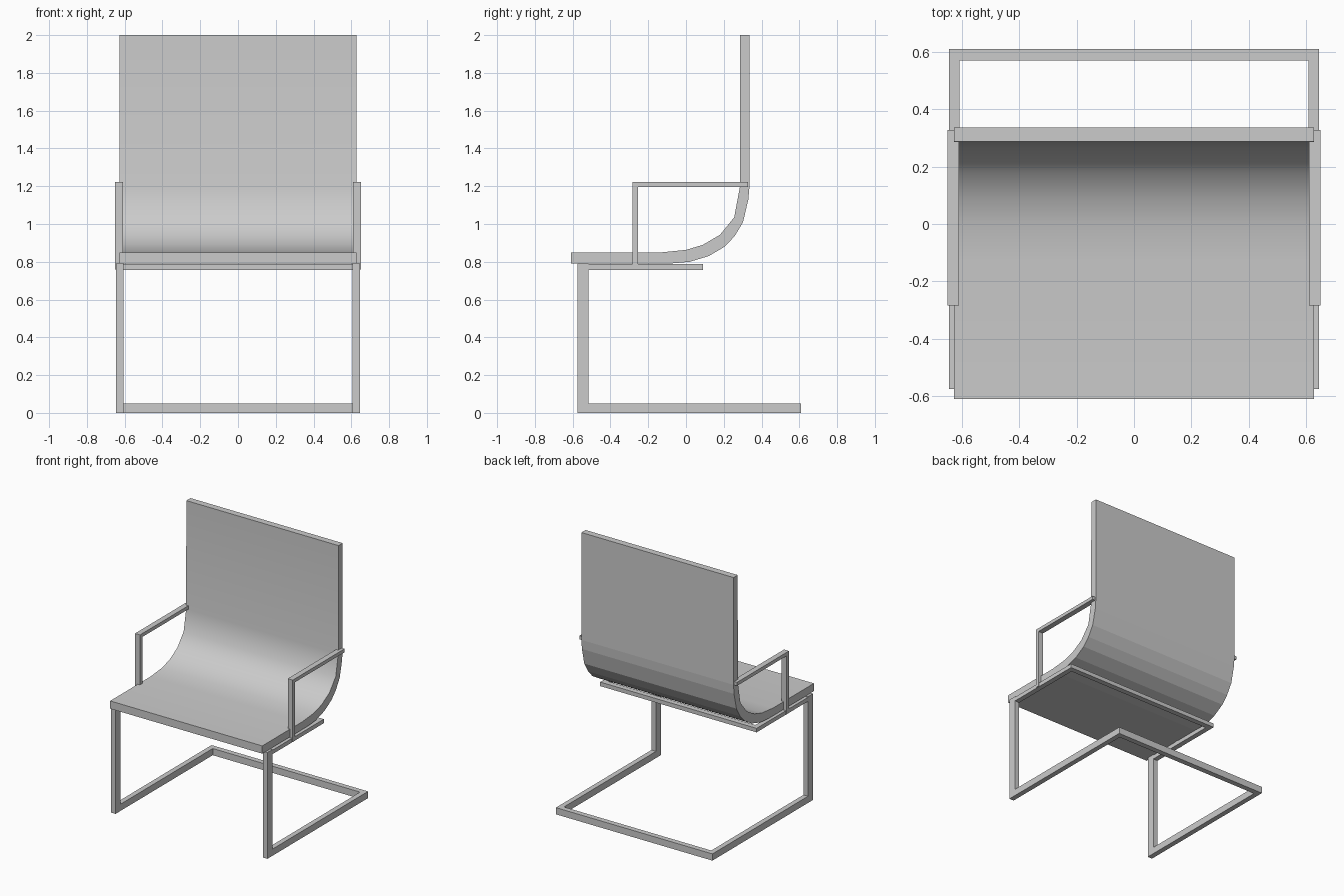
import bpy, bmesh

if "Cube" in bpy.data.objects:
    bpy.data.objects.remove(bpy.data.objects["Cube"])


def prism(name, profile, x0, x1, smooth=()):
    """Extrude a closed (y, z) profile from x0 to x1; smooth lists side indices to shade smooth."""
    bm = bmesh.new()
    a = [bm.verts.new((x0, y, z)) for y, z in profile]
    b = [bm.verts.new((x1, y, z)) for y, z in profile]
    n = len(profile)
    bm.faces.new(a)
    bm.faces.new(b[::-1])
    for i in range(n):
        j = (i + 1) % n
        f = bm.faces.new((a[i], b[i], b[j], a[j]))
        f.smooth = i in smooth
    bmesh.ops.recalc_face_normals(bm, faces=bm.faces)
    # flat neighbours stay crisp next to smooth faces
    for e in bm.edges:
        e.smooth = all(f.smooth for f in e.link_faces)
    me = bpy.data.meshes.new(name)
    bm.to_mesh(me)
    bm.free()
    ob = bpy.data.objects.new(name, me)
    bpy.context.collection.objects.link(ob)
    return ob


def rect(y0, y1, z0, z1):
    return [(y0, z0), (y1, z0), (y1, z1), (y0, z1)]


# seat and backrest: one bent sheet, smooth on the sitting side, faceted behind
inner = [(-0.61, 0.85), (-0.13, 0.85), (0.0, 0.863), (0.09, 0.89), (0.18, 0.943),
         (0.255, 1.035), (0.285, 1.195), (0.287, 2.0)]
outer = [(0.336, 2.0), (0.336, 1.2), (0.33, 1.13), (0.302, 1.01), (0.257, 0.935),
         (0.205, 0.88), (0.12, 0.83), (0.02, 0.8), (-0.07, 0.792), (-0.61, 0.792)]
prism("seat_and_backrest", inner + outer, -0.627, 0.627, smooth=range(len(inner) - 1))

# C-shaped side frame: seat rail, front leg and floor rail
side_frame = [(-0.575, 0), (0.61, 0), (0.61, 0.05), (-0.515, 0.05), (-0.515, 0.757),
              (0.09, 0.757), (0.09, 0.787), (-0.515, 0.787), (-0.515, 0.792), (-0.575, 0.792)]
# L-shaped armrest: front post and top bar
armrest = [(-0.284, 0.76), (-0.255, 0.76), (-0.255, 1.196), (0.328, 1.196),
           (0.328, 1.222), (-0.284, 1.222)]
for side, s in (("left", -1), ("right", 1)):
    prism(side + "_frame", side_frame, s * 0.607, s * 0.645)
    prism(side + "_armrest", armrest, s * 0.609, s * 0.65)

# cross bars joining the two side frames
prism("floor_cross_bar", rect(0.57, 0.61, 0, 0.05), -0.607, 0.607)
prism("seat_cross_bar", rect(0.05, 0.09, 0.757, 0.787), -0.607, 0.607)
